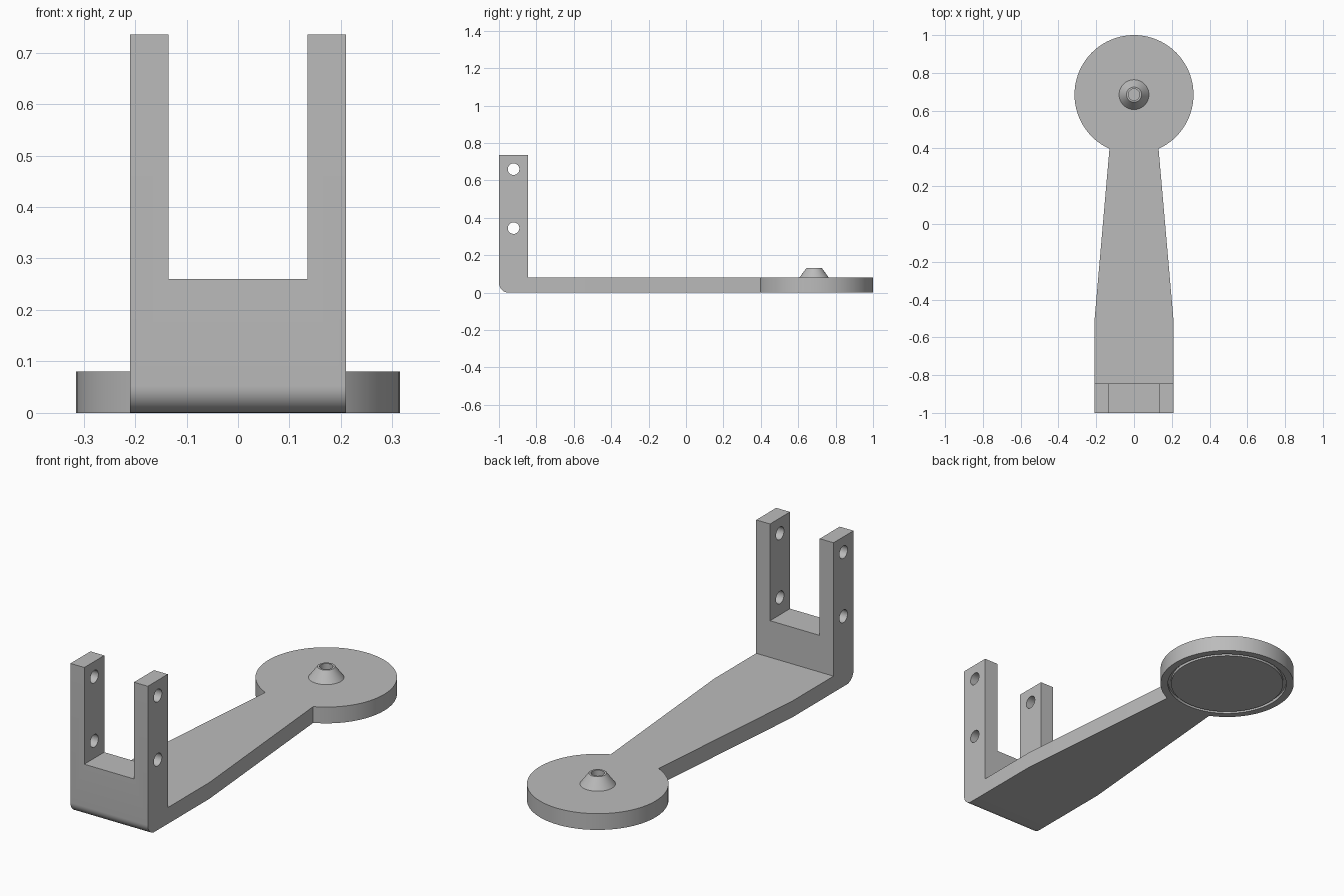
import bpy, bmesh, math
from mathutils import Matrix, Vector

cube = bpy.data.objects.get("Cube")
if cube:
    bpy.data.objects.remove(cube, do_unlink=True)

grey = bpy.data.materials.new("plain grey")
grey.use_nodes = True
grey.diffuse_color = (0.5, 0.5, 0.5, 1)
grey.node_tree.nodes["Principled BSDF"].inputs["Base Color"].default_value = (0.5, 0.5, 0.5, 1)

THICK = 0.08          # plate thickness
DISC_Y, DISC_R = 0.685, 0.315
HALF_W = 0.21         # bracket half width
BACK = -0.845         # back face of the bracket


def finish(name, bm):
    bmesh.ops.recalc_face_normals(bm, faces=bm.faces)
    mesh = bpy.data.meshes.new(name)
    bm.to_mesh(mesh)
    bm.free()
    mesh.materials.append(grey)
    ob = bpy.data.objects.new(name, mesh)
    bpy.context.collection.objects.link(ob)
    return ob


def prism(points, direction):
    bm = bmesh.new()
    face = bm.faces.new([bm.verts.new(p) for p in points])
    out = bmesh.ops.extrude_face_region(bm, geom=[face])
    moved = [v for v in out["geom"] if isinstance(v, bmesh.types.BMVert)]
    bmesh.ops.translate(bm, verts=moved, vec=Vector(direction))
    return bm


def lathe(profile, y, steps=64, closed=False):
    bm = bmesh.new()
    verts = [bm.verts.new((r, y, z)) for r, z in profile]
    pairs = list(zip(verts, verts[1:]))
    if closed:
        pairs.append((verts[-1], verts[0]))
    edges = [bm.edges.new(p) for p in pairs]
    bmesh.ops.spin(bm, geom=verts + edges, cent=(0, y, 0), axis=(0, 0, 1),
                   angle=math.tau, steps=steps)
    bmesh.ops.remove_doubles(bm, verts=bm.verts, dist=1e-5)
    return bm


def cut(ob, cutter):
    cutter.hide_render = True
    cutter.hide_viewport = True
    mod = ob.modifiers.new("cut", "BOOLEAN")
    mod.operation = "DIFFERENCE"
    mod.solver = "EXACT"
    mod.object = cutter


def smooth(ob):
    bpy.ops.object.select_all(action="DESELECT")
    ob.select_set(True)
    bpy.context.view_layer.objects.active = ob
    bpy.ops.object.shade_smooth_by_angle(angle=math.radians(30))


# Tapered arm running into the round end, as one outline
neck = math.asin(0.13 / DISC_R)
N = 96
outline = [(HALF_W, BACK, 0), (HALF_W, -0.52, 0)]
for i in range(N + 1):
    a = -math.pi / 2 + neck + (math.tau - 2 * neck) * i / N
    outline.append((DISC_R * math.cos(a), DISC_Y + DISC_R * math.sin(a), 0))
outline += [(-HALF_W, -0.52, 0), (-HALF_W, BACK, 0)]
arm = finish("arm_and_disc", prism(outline, (0, 0, THICK)))

# Ring groove under the disc
ring = [(0.265, -0.02), (0.28, -0.02), (0.28, 0.015), (0.265, 0.015)]
cut(arm, finish("groove_cutter", lathe(ring, DISC_Y, 96, closed=True)))
smooth(arm)

# Forked bracket with a rounded lower front edge
INNER, SLOT, TOP = 0.135, 0.26, 0.735
half = [(HALF_W, 0), (HALF_W, TOP), (INNER, TOP), (INNER, SLOT)]
fork = half + [(-x, z) for x, z in reversed(half)]
bm = prism([(x, -1, z) for x, z in fork], (0, BACK + 1, 0))
edge = [e for e in bm.edges if all(v.co.y < -0.99 and v.co.z < 0.01 for v in e.verts)]
bmesh.ops.bevel(bm, geom=edge, offset=0.052, segments=10, profile=0.5, affect="EDGES")
bracket = finish("fork_bracket", bm)

# Cross holes through both prongs
for name, z in (("upper", 0.66), ("lower", 0.345)):
    bm = bmesh.new()
    place = Matrix.Translation((0, -0.922, z)) @ Matrix.Rotation(math.pi / 2, 4, "Y")
    bmesh.ops.create_cone(bm, cap_ends=True, segments=40, radius1=0.031,
                          radius2=0.031, depth=0.6, matrix=place)
    cut(bracket, finish(name + "_hole_cutter", bm))
smooth(bracket)

# Conical hub with a blind hole
hub = finish("hub", lathe([(0.079, THICK), (0.04, 0.133), (0.03, 0.133),
                           (0.03, 0.085), (0, 0.085)], DISC_Y))
smooth(hub)
